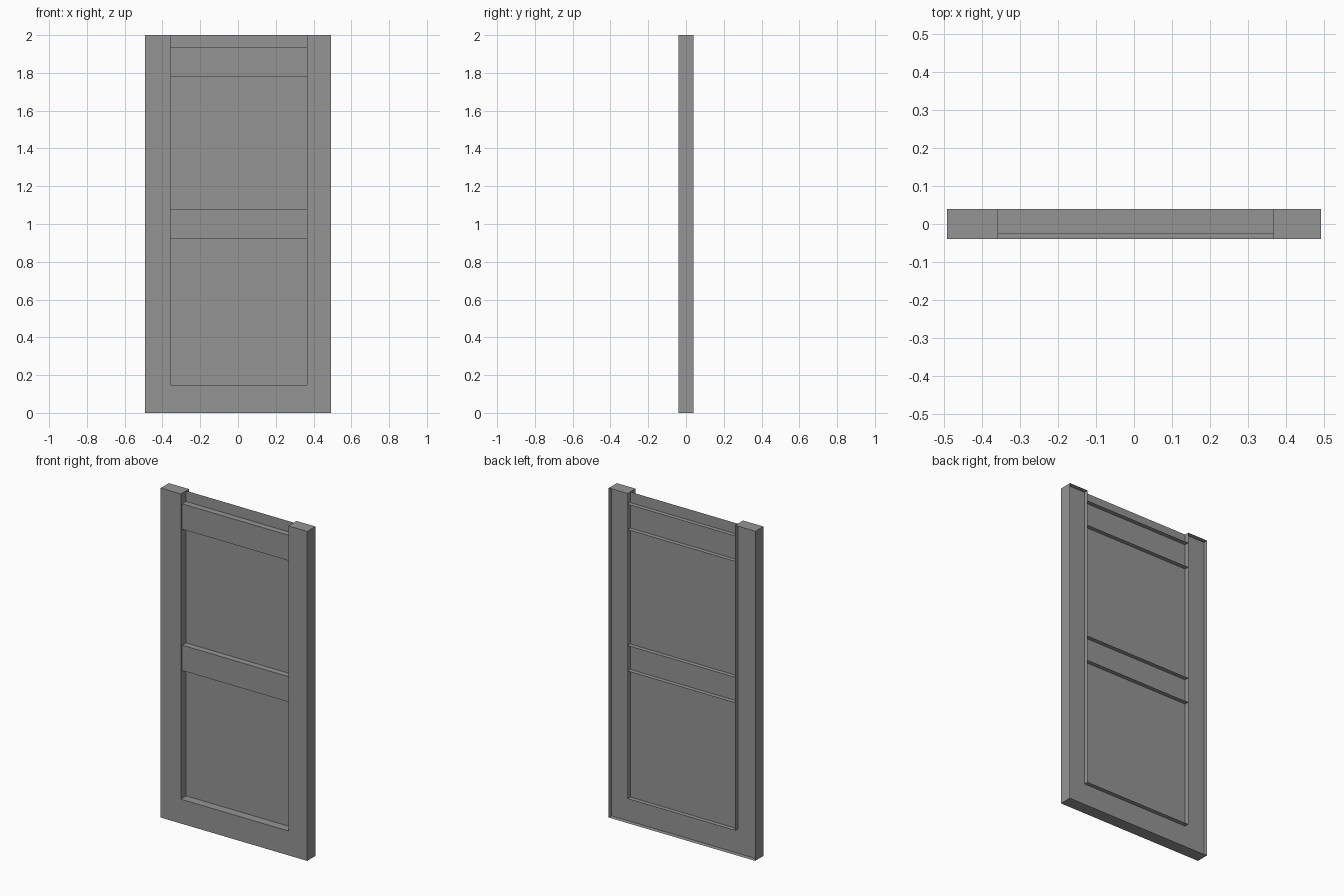
import bpy, bmesh

if "Cube" in bpy.data.objects:
    bpy.data.objects.remove(bpy.data.objects["Cube"])

HALF_W, HEIGHT = 0.492, 2.0
FRONT, BACK = -0.039, 0.039
IN_L, IN_R = -0.357, 0.366      # inner edges of the two stiles
SHEET_Y = 0.012                 # thin infill sheet behind the frame fronts

# Dark grey paint
paint = bpy.data.materials.new("dark_grey_paint")
paint.diffuse_color = (0.3, 0.3, 0.3, 1)
paint.use_nodes = True
paint.node_tree.nodes["Principled BSDF"].inputs["Base Color"].default_value = paint.diffuse_color


def finish(name, bm):
    mesh = bpy.data.meshes.new(name)
    bm.to_mesh(mesh)
    bm.free()
    mesh.materials.append(paint)
    obj = bpy.data.objects.new(name, mesh)
    bpy.context.collection.objects.link(obj)
    return obj


def sheet_part(name, points, y):
    """Flat outline (x, z) at depth y, facing the front."""
    bm = bmesh.new()
    bm.faces.new([bm.verts.new((x, y, z)) for x, z in points])
    return finish(name, bm)


def shell_part(name, points, y0, y1, open_edges=()):
    """Front face with walls running back; the back is left open."""
    bm = bmesh.new()
    front = [bm.verts.new((x, y0, z)) for x, z in points]
    back = [bm.verts.new((x, y1, z)) for x, z in points]
    bm.faces.new(front)
    n = len(points)
    for i in range(n):
        j = (i + 1) % n
        if i not in open_edges:
            bm.faces.new((front[j], front[i], back[i], back[j]))
    return finish(name, bm)


# U-shaped frame: two stiles and the bottom rail in one piece
BOTTOM = 0.148
shell_part("door_frame", [
    (-HALF_W, 0), (HALF_W, 0), (HALF_W, HEIGHT), (IN_R, HEIGHT),
    (IN_R, BOTTOM), (IN_L, BOTTOM), (IN_L, HEIGHT), (-HALF_W, HEIGHT)],
    FRONT, BACK)

# Cross rails, slightly set back; their ends butt against the stiles
for name, z0, z1 in (("middle_rail", 0.923, 1.077), ("top_rail", 1.781, 1.935)):
    shell_part(name, [(IN_L, z0), (IN_R, z0), (IN_R, z1), (IN_L, z1)],
               -0.025, BACK, open_edges=(1, 3))

# Thin infill sheet spanning the whole door
sheet_part("panel_sheet", [(-HALF_W, 0), (HALF_W, 0),
                           (HALF_W, HEIGHT), (-HALF_W, HEIGHT)], SHEET_Y)
